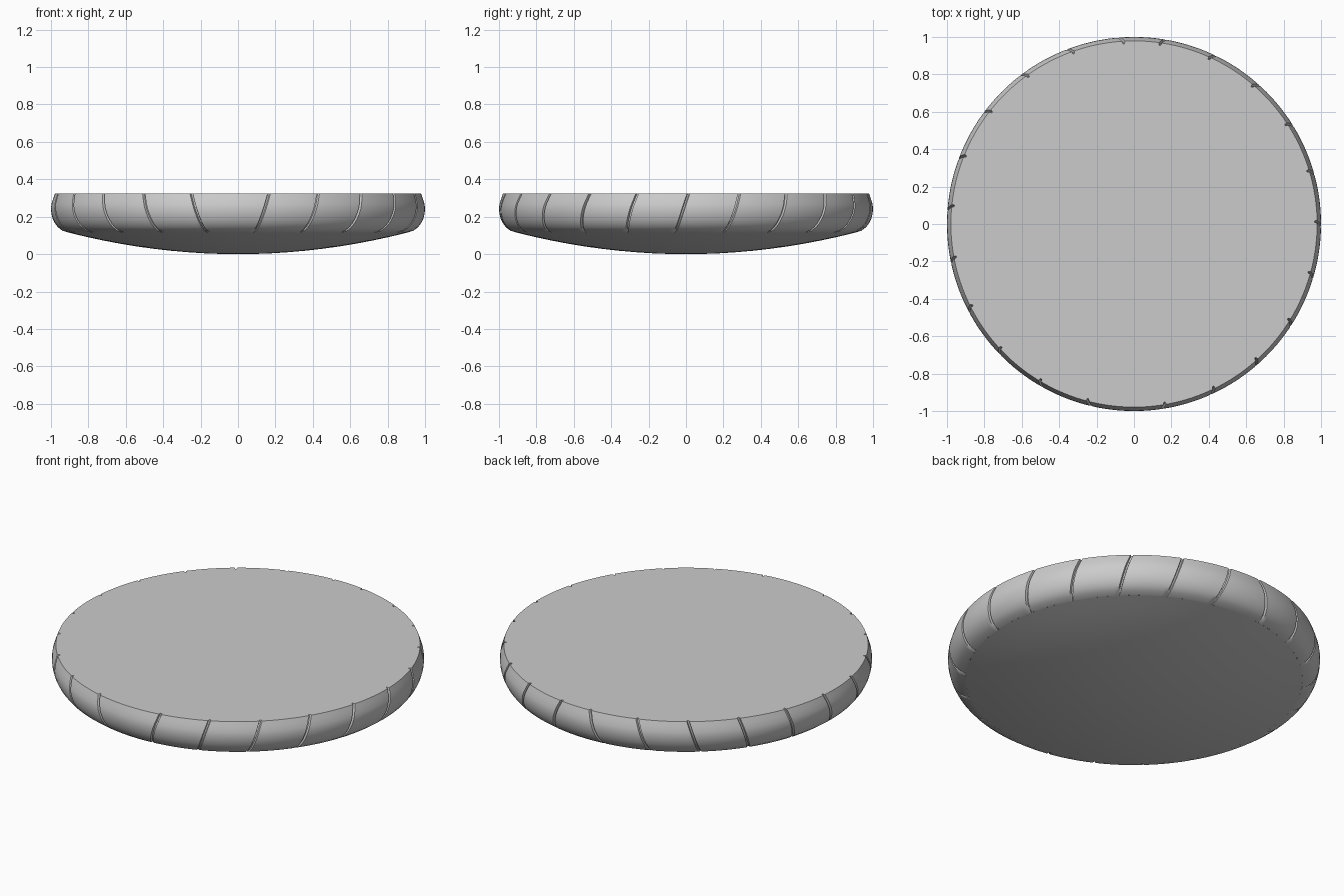
import bpy, bmesh, math

if "Cube" in bpy.data.objects:
    bpy.data.objects.remove(bpy.data.objects["Cube"])

TOP = 0.323
RIM = [(0.979, TOP), (0.989, 0.295), (0.997, 0.268), (1.0, 0.245), (0.998, 0.218),
       (0.991, 0.19), (0.979, 0.165), (0.962, 0.143), (0.938, 0.125), (0.905, 0.115)]
STEP, AXIS, FIRST, SLANT = 16.2, -2.5, 12.25, 4.8   # degrees
GROOVE, DEPTH, SUB = 0.45, 0.014, 12


def finish(bm, name):
    bmesh.ops.recalc_face_normals(bm, faces=bm.faces[:])
    mesh = bpy.data.meshes.new(name)
    bm.to_mesh(mesh)
    bm.free()
    ob = bpy.data.objects.new(name, mesh)
    bpy.context.collection.objects.link(ob)
    bpy.ops.object.select_all(action='DESELECT')
    ob.select_set(True)
    bpy.context.view_layer.objects.active = ob
    bpy.ops.object.shade_smooth_by_angle(angle=math.radians(30))
    return ob


# Fraction of the rim's arc length at each profile point
lengths = [0.0]
for a, b in zip(RIM, RIM[1:]):
    lengths.append(lengths[-1] + math.dist(a, b))
frac = [l / lengths[-1] for l in lengths]

# Groove centres: eleven per side, slanting in mirrored directions
right = [(AXIS + FIRST + STEP * k, -SLANT) for k in range(11)]
left = [(AXIS + 360 - FIRST - STEP * k, SLANT) for k in reversed(range(11))]
grooves = right + left

# Columns (angle, slant, depth) of the rim
columns = []
for i, (ang, sl) in enumerate(grooves):
    for off, d in ((-GROOVE, 0), (-GROOVE * 0.5, DEPTH), (GROOVE * 0.5, DEPTH), (GROOVE, 0)):
        columns.append((ang + off, sl, d))
    nxt, nsl = grooves[(i + 1) % len(grooves)]
    if nxt < ang:
        nxt += 360
    start, end = ang + GROOVE, nxt - GROOVE
    for k in range(1, SUB):
        t = k / SUB
        columns.append((start + (end - start) * t, sl + (nsl - sl) * t, 0))

# Bulging rim with slanted grooves, closed by the flat top
bm = bmesh.new()
grid = []
for ang, sl, d in columns:
    col = []
    for (r, z), f in zip(RIM, frac):
        a = math.radians(ang + sl * f)
        rr = r - d * (1 if f < 0.99 else 0)
        col.append(bm.verts.new((rr * math.sin(a), -rr * math.cos(a), z)))
    grid.append(col)
for i, c in enumerate(grid):
    n = grid[(i + 1) % len(grid)]
    for j in range(len(RIM) - 1):
        bm.faces.new((c[j], n[j], n[j + 1], c[j + 1]))
bm.faces.new([c[0] for c in grid])
finish(bm, "grooved_rim_and_top")

# Shallow domed underside
bm = bmesh.new()
R, H, RINGS, SEG = 0.905, 0.115, 10, 128
prof = [bm.verts.new((R * k / RINGS, 0, H * (k / RINGS) ** 2)) for k in range(RINGS + 1)]
edges = [bm.edges.new(p) for p in zip(prof, prof[1:])]
bmesh.ops.spin(bm, geom=prof + edges, cent=(0, 0, 0), axis=(0, 0, 1),
               angle=math.tau, steps=SEG)
bmesh.ops.remove_doubles(bm, verts=bm.verts[:], dist=1e-4)
bmesh.ops.recalc_face_normals(bm, faces=bm.faces[:])
if sum(f.normal.z for f in bm.faces) > 0:
    bmesh.ops.reverse_faces(bm, faces=bm.faces[:])
base = finish(bm, "domed_base")
if sum(p.normal.z for p in base.data.polygons) > 0:
    base.data.flip_normals()
